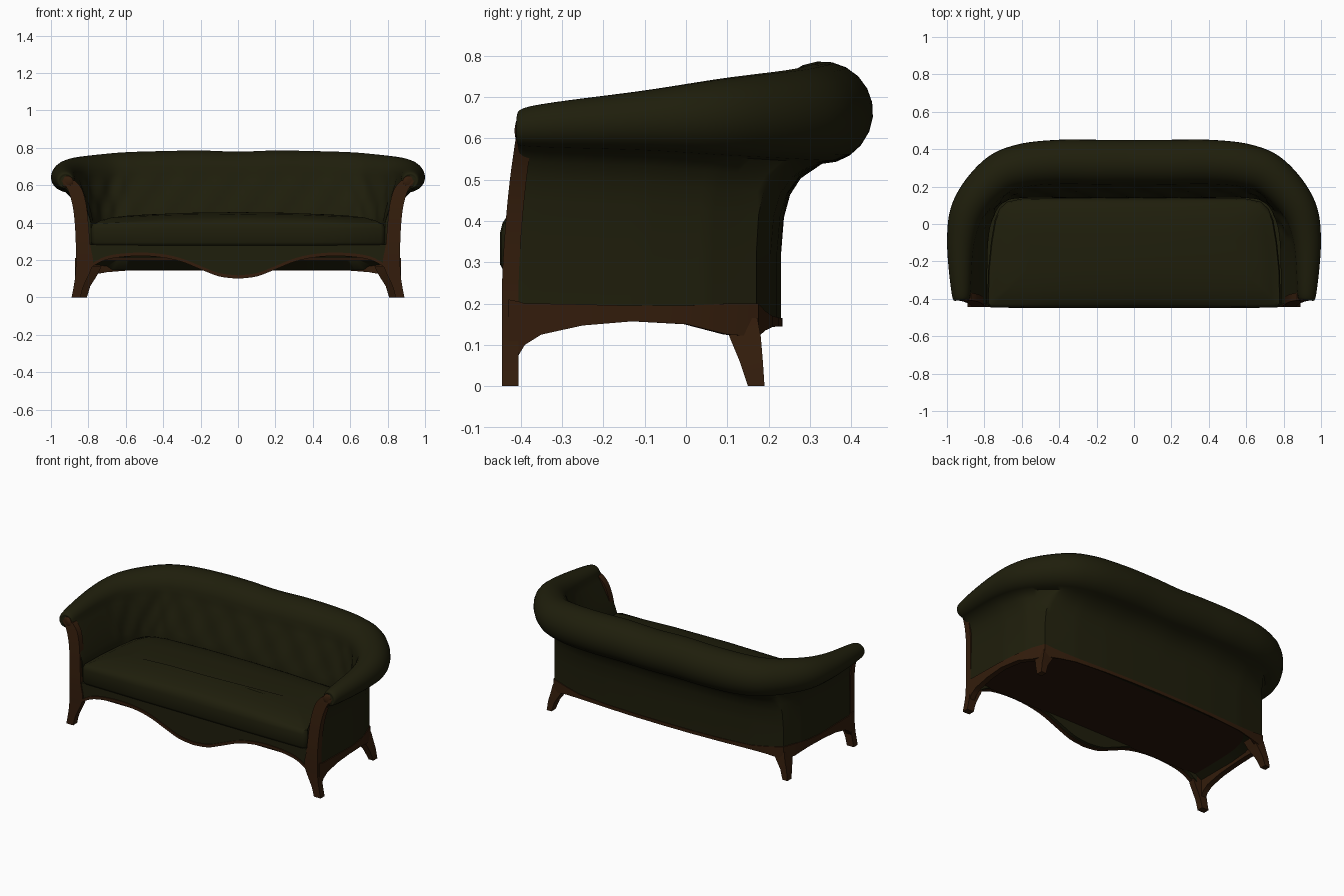
import bpy, bmesh, math
from mathutils import Vector as V

if "Cube" in bpy.data.objects:
    bpy.data.objects.remove(bpy.data.objects["Cube"])


def material(name, rgb):
    m = bpy.data.materials.new(name)
    m.diffuse_color = (*rgb, 1)
    m.use_nodes = True
    m.node_tree.nodes["Principled BSDF"].inputs["Base Color"].default_value = m.diffuse_color
    return m


GREEN = material("olive upholstery", (0.0135, 0.013, 0.0035))
WOOD = material("walnut wood", (0.033, 0.012, 0.0035))
DARK = material("dark underside", (0.022, 0.008, 0.003))


def loft(name, rings, mat, angle=40):
    """Skin a row of closed rings and cap both ends."""
    bm = bmesh.new()
    rows = [[bm.verts.new(p) for p in r] for r in rings]
    n = len(rows[0])
    for a, b in zip(rows, rows[1:]):
        for i in range(n):
            j = (i + 1) % n
            bm.faces.new((a[i], a[j], b[j], b[i]))
    bm.faces.new(rows[0])
    bm.faces.new(rows[-1])
    bmesh.ops.recalc_face_normals(bm, faces=bm.faces)
    me = bpy.data.meshes.new(name)
    bm.to_mesh(me)
    bm.free()
    me.materials.append(mat)
    ob = bpy.data.objects.new(name, me)
    bpy.context.collection.objects.link(ob)
    bpy.ops.object.select_all(action='DESELECT')
    ob.select_set(True)
    bpy.context.view_layer.objects.active = ob
    bpy.ops.object.shade_smooth_by_angle(angle=math.radians(angle))
    return ob


def pair(name, rings, mat):
    """Make a part on the right and its mirror image on the left."""
    loft(name + "_right", rings, mat)
    loft(name + "_left", [[(-p[0], p[1], p[2]) for p in r] for r in rings], mat)


def smooth(keys, steps):
    """Catmull-Rom interpolation through tuples of numbers."""
    out = []
    for i in range(len(keys) - 1):
        p0, p1 = keys[max(i - 1, 0)], keys[i]
        p2, p3 = keys[i + 1], keys[min(i + 2, len(keys) - 1)]
        for s in range(steps):
            t = s / steps
            out.append(tuple(
                0.5 * (2 * b + (c - a) * t + (2 * a - 5 * b + 4 * c - d) * t * t
                       + (3 * b - a - 3 * c + d) * t ** 3)
                for a, b, c, d in zip(p0, p1, p2, p3)))
    return out + [keys[-1]]


# Wraparound back and arms: inner foot, roll centre, roll radius, outer foot, outward angle
keys = [
    (.786, -.425, .918, -.404, .620, .030, .865, -.41, -8),
    (.786, -.40, .924, -.375, .628, .050, .865, -.38, -4),
    (.78, -.10, .926, -.10, .642, .074, .865, -.10, 4),
    (.75, .04, .878, .09, .650, .095, .845, .05, 22),
    (.69, .12, .742, .25, .655, .110, .800, .17, 52),
    (.58, .14, .600, .31, .659, .118, .600, .205, 76),
    (.40, .14, .400, .33, .662, .121, .400, .220, 88),
    (.20, .14, .200, .329, .664, .122, .200, .228, 90),
    (.00, .14, .000, .329, .659, .121, .000, .230, 90)]
keys += [(-k[0], k[1], -k[2], *k[3:6], -k[6], k[7], 180 - k[8]) for k in keys[-2::-1]]
STEPS = 8


def section(i, k):
    seg, t = min(i // STEPS, len(keys) - 2), (i % STEPS) / STEPS
    if i == STEPS * (len(keys) - 1):
        t = 1
    inner, centre, r = V(k[0:2]), V(k[2:4]), k[5]
    # straight interpolation keeps the rear corners of the outer wall crisp
    wall = V(keys[seg][6:8]).lerp(V(keys[seg + 1][6:8]), t)
    d = V((math.cos(math.radians(k[8])), math.sin(math.radians(k[8]))))
    ring = [(*inner, .2), (*inner, .40)]
    start = centre - d * r
    tuft = .007 if 2 * STEPS < i < STEPS * (len(keys) - 3) else 0
    for j in range(1, 8):
        f = j / 8
        bump = tuft * math.cos(i * math.pi / 4) * math.sin(f * math.tau)
        ring.append((*(inner.lerp(start, f ** 1.2) - d * bump), .40 + (k[4] - .40) * f))
    for j in range(17):
        a = math.radians(180 - 270 * j / 16)
        ring.append((*(centre + d * r * math.cos(a)), k[4] + r * math.sin(a)))
    low = k[4] - r
    for f, dz in ((.48, .035), (.22, .075), (.07, .13)):
        ring.append((*wall.lerp(centre, f), low - dz))
    ring += [(*wall, .32), (*wall, .145 if wall.y > .19 else .165)]
    return ring


loft("back_and_arms", [section(i, k) for i, k in enumerate(smooth(keys, STEPS))], GREEN, 50)

# Seat cushion: rounded outline stacked and shrunk to a soft crown, highest in the middle
half = [(0, -.45), (.40, -.45), (.765, -.447), (.785, -.43), (.78, -.25), (.765, -.10),
        (.745, .02), (.72, .08), (.68, .118), (.60, .135), (.30, .138), (0, .138)]
outline = half + [(-x, y) for x, y in half[-2:0:-1]]
layers = [(.272, .03), (.28, .008), (.295, 0), (.37, 0), (.395, .006), (.415, .02),
          (.430, .05), (.446, .11), (.456, .2)]


def cushion_ring(z, g):
    return [(x * (1 - g / .78), -.155 + (y + .155) * (1 - g / .30),
             z - (.018 * (x / .78) ** 2 if z > .4 else 0)) for x, y in outline]


loft("seat_cushion", [cushion_ring(z, g) for z, g in layers], GREEN, 60)

# Seat deck under the cushion and the recessed dark panel under the body
foot = [(.80, -.41), (.79, .05), (.74, .14), (.5, .15), (0, .15)]
foot += [(-x, y) for x, y in foot[-2::-1]]
loft("seat_deck", [[(x, y, z) for x, y in foot] for z in (.215, .285)], GREEN)
loft("bottom_panel", [[(x, y, z) for x, y in foot] for z in (.198, .214)], DARK)

# Front apron with a serpentine lower edge and a wooden moulding along it
curve = smooth([(0, .10), (.10, .112), (.20, .15), (.30, .190), (.40, .213), (.52, .222),
                (.65, .213), (.73, .192), (.80, .15)], 4)
curve = [(-x, z) for x, z in curve[:0:-1]] + curve


def strip(y0, y1, lo, hi):
    return [[(x, y0, lo(z)), (x, y1, lo(z)), (x, y1, hi(z)), (x, y0, hi(z))] for x, z in curve]


loft("apron", strip(-.438, -.40, lambda z: z + .004, lambda z: .282), GREEN)
loft("apron_moulding", strip(-.444, -.42, lambda z: z, lambda z: z + .018), WOOD)

# Front leg running up into the arm post: height, inner x, outer x, front y
post = smooth([(0, .842, .89, -.445), (.05, .83, .88, -.445), (.10, .808, .872, -.445),
               (.15, .785, .868, -.445), (.20, .775, .867, -.445), (.28, .79, .867, -.444),
               (.40, .80, .873, -.436), (.50, .812, .886, -.426), (.58, .835, .912, -.415),
               (.625, .872, .945, -.408)], 3)
pair("front_leg_and_post", [[(a, y, z), (b, y, z), (b, y + .04, z), (a, y + .04, z)]
                            for z, a, b, y in post], WOOD)


# Scroll disc closing the front of each arm roll, angled slightly outward
def disc(y, r):
    return [(.922 + 1.2 * r * math.cos(a), y + .3 * r * math.cos(a), .618 + r * math.sin(a))
            for a in (math.tau * i / 20 for i in range(20))]


pair("arm_scroll", [disc(-.410, .016), disc(-.406, .028), disc(-.398, .035), disc(-.38, .037)], WOOD)

# Wooden rail around the foot of the sides and back: x, y, bottom z, top z
rail = [(.867, -.43, .06, .21), (.867, -.405, .075, .205), (.867, -.39, .10, .20),
        (.867, -.35, .125, .20), (.867, -.25, .147, .198), (.867, -.13, .157, .195),
        (.854, 0, .150, .195), (.828, .10, .125, .20), (.802, .172, .12, .20),
        (.70, .188, .135, .182), (.60, .205, .143, .170), (.40, .220, .145, .166),
        (.20, .228, .145, .165), (0, .230, .145, .165)]
rings = []
for i, (x, y, lo, hi) in enumerate(rail):
    a, b = rail[max(i - 1, 0)], rail[min(i + 1, len(rail) - 1)]
    n = V((b[1] - a[1], a[0] - b[0])).normalized()
    o, q = V((x, y)) + n * .004, V((x, y)) - n * (.03 if y < .18 else .003)
    rings.append([(*o, lo), (*o, hi), (*q, hi), (*q, lo)])
pair("base_rail", rings, WOOD)

# Splayed, tapered rear legs
pair("rear_leg", [[(cx + sx * hx, cy + sy * hy, z) for sx, sy in ((-1, -1), (1, -1), (1, 1), (-1, 1))]
                  for z, cx, cy, hx, hy in ((0, .825, .17, .017, .02), (.06, .812, .158, .022, .028),
                                            (.12, .785, .143, .033, .038), (.165, .77, .133, .04, .04))], WOOD)
